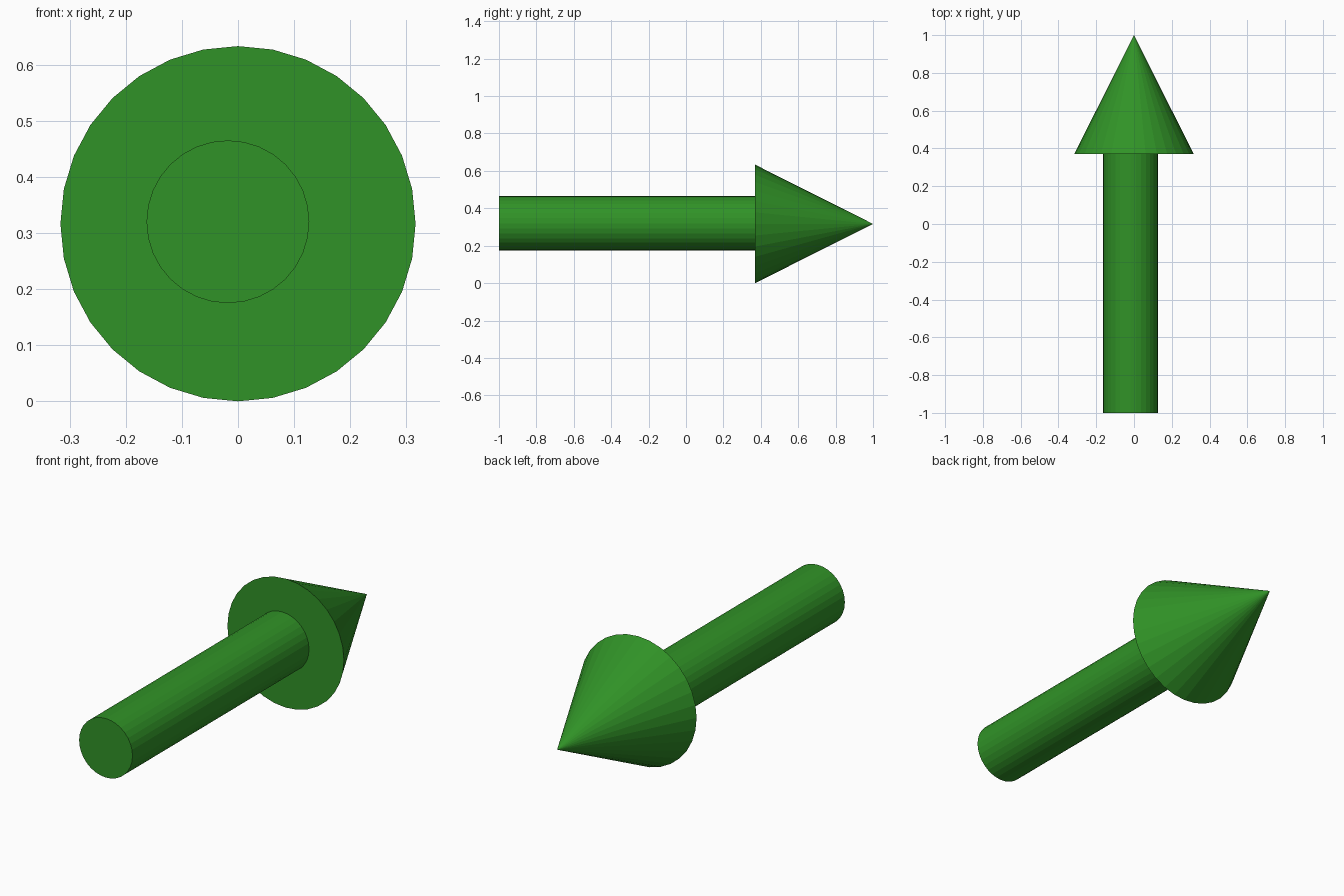
import bpy
from math import pi

if "Cube" in bpy.data.objects:
    bpy.data.objects.remove(bpy.data.objects["Cube"])

green = bpy.data.materials.new("green")
green.diffuse_color = (0.03, 0.29, 0.02, 1)
green.use_nodes = True
green.node_tree.nodes["Principled BSDF"].inputs["Base Color"].default_value = green.diffuse_color


def spike(name, r_back, r_front, y_back, y_front, x, z):
    """Round part lying along y, from y_back to y_front."""
    bpy.ops.mesh.primitive_cone_add(
        vertices=32, radius1=r_back, radius2=r_front, depth=y_front - y_back,
        location=(x, (y_back + y_front) / 2, z), rotation=(-pi / 2, 0, 0))
    ob = bpy.context.object
    ob.name = name
    ob.data.materials.append(green)
    return ob


# Conical head pointing to the back
spike("arrow_head", 0.3165, 0, 0.37, 1.0, 0, 0.3165)
# Shaft, slightly off the head's axis
spike("arrow_shaft", 0.145, 0.145, -1.0, 0.37, -0.018, 0.32)
